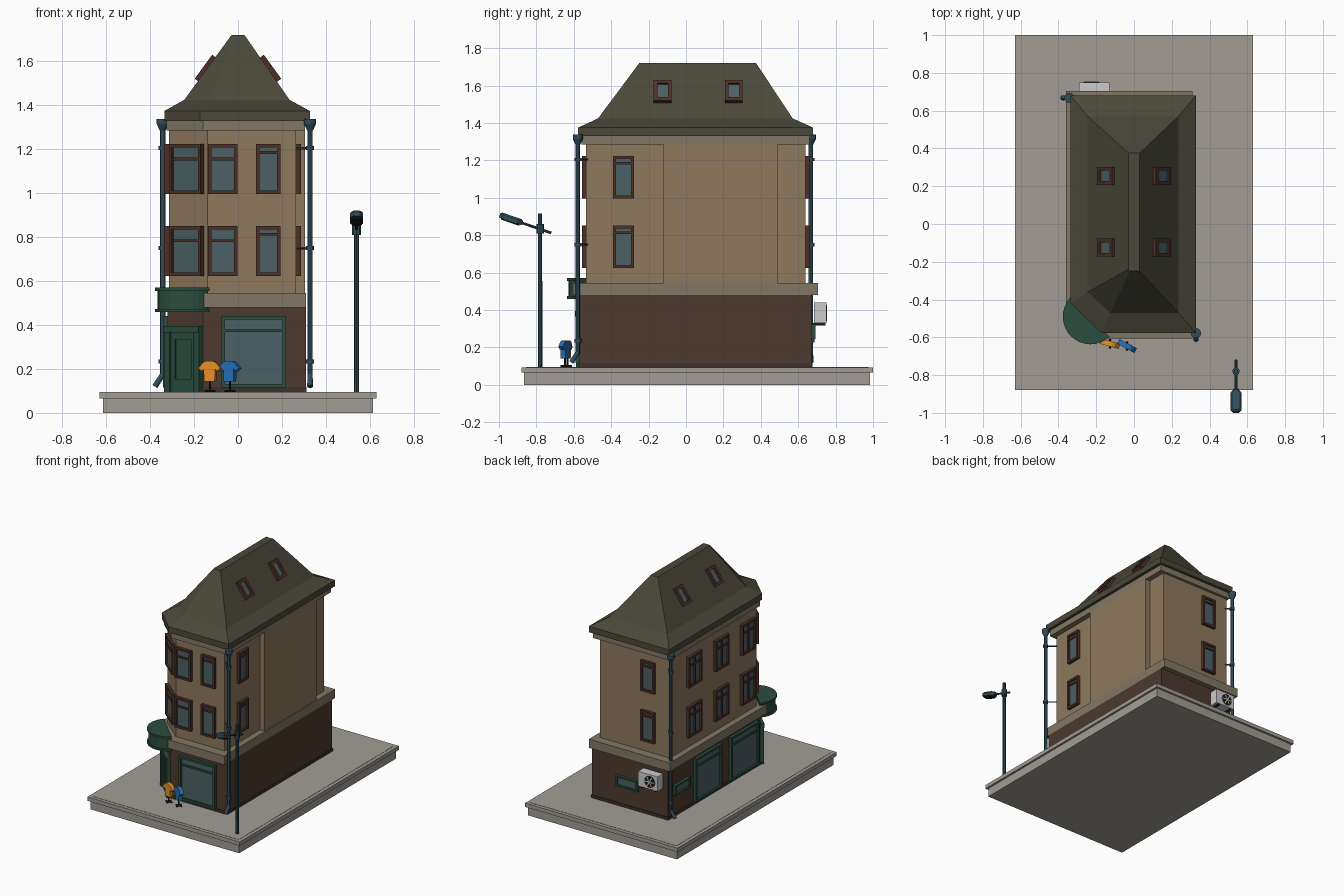
import bpy, bmesh, math
from mathutils import Matrix, Vector

if "Cube" in bpy.data.objects:
    bpy.data.objects.remove(bpy.data.objects["Cube"])

def mat(name, r, g, b):
    m = bpy.data.materials.new(name)
    m.diffuse_color = (r, g, b, 1)
    m.use_nodes = True
    m.node_tree.nodes["Principled BSDF"].inputs["Base Color"].default_value = m.diffuse_color
    return m

STONE = mat("paving", .36, .34, .30)
BROWN = mat("brown_wall", .075, .042, .028)
DARK = mat("dark_plinth", .045, .03, .025)
TAN = mat("tan_wall", .27, .19, .11)
TRIM = mat("stone_trim", .22, .19, .13)
ROOF = mat("roof_slate", .07, .065, .042)
WOOD = mat("window_wood", .075, .03, .02)
GLASS = mat("glass", .07, .12, .13)
GREEN = mat("shop_green", .025, .075, .05)
METAL = mat("blue_metal", .03, .075, .10)
BLACK = mat("black", .01, .01, .01)
WHITE = mat("white", .65, .65, .65)
ORANGE = mat("orange_cloth", .8, .28, .02)
BLUE = mat("blue_cloth", .02, .16, .48)

def finish(name, bm, m, matrix=Matrix(), smooth=False):
    bmesh.ops.recalc_face_normals(bm, faces=bm.faces)
    me = bpy.data.meshes.new(name)
    bm.to_mesh(me)
    bm.free()
    me.materials.append(m)
    ob = bpy.data.objects.new(name, me)
    ob.matrix_world = matrix
    bpy.context.collection.objects.link(ob)
    if smooth:
        bpy.ops.object.select_all(action='DESELECT')
        ob.select_set(True)
        bpy.context.view_layer.objects.active = ob
        bpy.ops.object.shade_smooth_by_angle()
    return ob

def boxes(name, items, m, matrix=Matrix()):
    """Each item is x0, x1, y0, y1, z0, z1."""
    bm = bmesh.new()
    for x0, x1, y0, y1, z0, z1 in items:
        t = Matrix.Translation(((x0+x1)/2, (y0+y1)/2, (z0+z1)/2))
        bmesh.ops.create_cube(bm, size=1, matrix=t @ Matrix.Diagonal((x1-x0, y1-y0, z1-z0, 1)))
    return finish(name, bm, m, matrix)

def loft(name, layers, m, matrix=Matrix()):
    """Stack of (outline, z) layers with the same point count, capped."""
    bm = bmesh.new()
    rings = [[bm.verts.new((x, y, z)) for x, y in pts] for pts, z in layers]
    for a, b in zip(rings, rings[1:]):
        for i in range(len(a)):
            j = (i + 1) % len(a)
            bm.faces.new((a[i], a[j], b[j], b[i]))
    bm.faces.new(rings[0][::-1])
    bm.faces.new(rings[-1])
    return finish(name, bm, m, matrix)

def prism(name, pts, z0, z1, m, matrix=Matrix()):
    return loft(name, [(pts, z0), (pts, z1)], m, matrix)

def rods(name, segs, m, n=12):
    """Each segment is start, end, start radius, end radius."""
    bm = bmesh.new()
    for a, b, r0, r1 in segs:
        a, b = Vector(a), Vector(b)
        q = (b - a).to_track_quat('Z', 'Y').to_matrix().to_4x4()
        bmesh.ops.create_cone(bm, cap_ends=True, segments=n, radius1=r0, radius2=r1,
                              depth=(b - a).length, matrix=Matrix.Translation((a+b)/2) @ q)
    return finish(name, bm, m, smooth=True)

def rect(x0, x1, y0, y1):
    return [(x0, y0), (x1, y0), (x1, y1), (x0, y1)]

def house(l, r, f, b, cy, cx):
    """Plan outline with the front-left corner cut from (l, cy) to (cx, f)."""
    return [(cx, f), (r, f), (r, b), (l, b), (l, cy)]

def window(name, pos, ang, w, h, frame=WOOD, t=.016, transom=.3, mullion=False, tilt=0, d=.022):
    """Frame and pane; local -y points out of the wall."""
    M = (Matrix.Translation(pos) @ Matrix.Rotation(math.radians(ang), 4, 'Z')
         @ Matrix.Rotation(math.radians(tilt), 4, 'X'))
    a, c = w/2, h/2
    bars = [(-a, -a+t, -d, .01, -c, c), (a-t, a, -d, .01, -c, c),
            (-a+t, a-t, -d, .01, c-t, c), (-a+t, a-t, -d, .01, -c, -c+t)]
    if transom:
        z = c - h*transom
        bars.append((-a+t, a-t, -d*.8, .01, z-t*.4, z+t*.4))
    if mullion:
        bars.append((-t*.4, t*.4, -d*.8, .01, -c+t, c-t))
    boxes(name + "_frame", bars, frame, M)
    boxes(name + "_pane", [(-a+t, a-t, -d*.4, .008, -c+t, c-t)], GLASS, M)

# Base
prism("base_lower", rect(-.615, .615, -.865, .985), 0, .065, STONE)
prism("base_kerb", rect(-.63, .63, -.88, 1), .065, .094, STONE)
prism("base_paving", rect(-.605, .605, -.855, .975), .09, .096, STONE)

# Walls and cornices
prism("plinth", house(-.325, .313, -.575, .675, -.425, -.163), .095, .117, DARK)
prism("ground_floor", house(-.32, .31, -.57, .67, -.42, -.16), .095, .48, BROWN)
prism("shop_cornice", house(-.36, .31, -.605, .705, -.43, -.175), .48, .545, TRIM)
prism("upper_walls", house(-.315, .265, -.535, .64, -.385, -.14), .545, 1.29, TAN)
boxes("side_wall_bay", [(.25, .305, -.12, .49, .545, 1.29)], TAN)
prism("eaves_cornice", house(-.325, .305, -.56, .66, -.41, -.16), 1.285, 1.335, TRIM)

# Flared roof with flat ridge
eave = house(-.335, .327, -.577, .68, -.42, -.172)
loft("roof", [(eave, 1.33), (eave, 1.375),
              (house(-.245, .235, -.47, .57, -.36, -.125), 1.425),
              (house(-.03, .03, -.25, .375, -.24, -.022), 1.72)], ROOF)
for s in (-1, 1):
    for i, y in enumerate((-.125, .255)):
        window(f"skylight_{s}_{i}", (s*.138, y, 1.562), s*90, .095, .135,
               transom=0, tilt=-36, t=.02, d=.024)

# Upper windows on both floors
for fl, z in enumerate((.738, 1.11)):
    window(f"front_wide_window_{fl}", (-.07, -.535, z), 0, .135, .228)
    window(f"front_narrow_window_{fl}", (.138, -.535, z), 0, .113, .228, transom=.17)
    window(f"corner_window_{fl}", (-.2275, -.46, z), -40.6, .19, .228)
    window(f"right_window_{fl}", (.265, -.335, z), 90, .113, .228, transom=.17)
    window(f"back_window_{fl}", (-.14, .64, z), 180, .115, .228, transom=.17)
    for i, y in enumerate((.365, .045, -.27)):
        window(f"left_window_{fl}_{i}", (-.315, y, z), -90, .16, .228, mullion=True)

# Shop windows, small windows and door
window("shop_front_window", (.072, -.57, .278), 0, .295, .325, GREEN, transom=.2)
for i, (y, w) in enumerate(((.215, .31), (-.215, .33))):
    window(f"shop_side_window_{i}", (-.32, y, .278), -90, w, .325, GREEN, transom=.2)
window("left_small_window", (-.32, .52, .295), -90, .18, .075, GREEN, transom=0, t=.012)
window("back_small_window", (.01, .67, .285), 180, .18, .08, GREEN, transom=0, t=.012)
door = Matrix.Translation((-.24, -.495, .095)) @ Matrix.Rotation(math.radians(-43.2), 4, 'Z')
boxes("door_surround", [(-.11, -.075, -.025, .01, 0, .29), (.075, .11, -.025, .01, 0, .29),
                        (-.11, .11, -.03, .01, .27, .30)], GREEN, door)
boxes("door_panel", [(-.075, .075, -.008, .01, 0, .27), (-.075, -.05, -.016, 0, 0, .27),
                     (.05, .075, -.016, 0, 0, .27), (-.05, .05, -.016, 0, .24, .27),
                     (-.05, .05, -.016, 0, 0, .06)], GREEN, door)

# Curved blank shop sign over the door
def half_disc(r):
    return [(-.23 + r*math.cos(math.radians(137 + 11*i)), -.49 + r*math.sin(math.radians(137 + 11*i)))
            for i in range(17)]
prism("sign_body", half_disc(.137), .465, .565, GREEN)
for nm, z in (("sign_lower_rim", .46), ("sign_upper_rim", .556)):
    prism(nm, half_disc(.147), z, z + .014, GREEN)

# Downpipes: position, kick-out direction, wall direction
for nm, x, y, kx, ky, wx, wy in (("front_downpipe", .328, -.578, 0, -.035, -.06, .05),
                                 ("back_downpipe", -.343, .668, -.035, 0, .05, -.04)):
    segs = [((x, y, .17), (x, y, 1.31), .012, .012),
            ((x, y, .175), (x+kx, y+ky, .12), .012, .013),
            ((x, y, 1.285), (x, y, 1.315), .013, .027),
            ((x, y, 1.315), (x, y, 1.338), .027, .027)]
    for z in (.235, .75, 1.205):
        segs += [((x, y, z-.009), (x, y, z+.009), .018, .018),
                 ((x, y, z), (x+wx, y+wy, z), .005, .005)]
    rods(nm, segs, METAL)

# Street lamp
rods("lamp_post", [((.54, -.78, .09), (.54, -.78, .915), .012, .011),
                   ((.54, -.78, .81), (.54, -.78, .86), .02, .02),
                   ((.54, -.72, .812), (.54, -.9, .874), .007, .007)], METAL, 8)
tilt = Matrix.Translation((.54, -.935, .886)) @ Matrix.Rotation(math.radians(-19), 4, 'X')
head = [(-.015, -.065), (.015, -.065), (.03, -.05), (.03, .04), (.012, .065),
        (-.012, .065), (-.03, .04), (-.03, -.05)]
loft("lamp_head", [(head, -.012), (head, .008), ([(x*.75, y*.85) for x, y in head], .018)], METAL, tilt)
prism("lamp_lens", [(x*.8, y*.8) for x, y in head], -.02, -.011, BLACK, tilt)

# T-shirts on stands
half = [(.012, .095), (.027, .09), (.052, .062), (.037, .047), (.027, .058), (.025, 0)]
shirt = half + [(-x, z) for x, z in reversed(half)]
for nm, x, y, ang, m in (("orange_shirt", -.127, -.634, -15, ORANGE), ("blue_shirt", -.037, -.646, -28, BLUE)):
    M = (Matrix.Translation((x, y, .142)) @ Matrix.Rotation(math.radians(ang), 4, 'Z')
         @ Matrix.Rotation(math.pi/2, 4, 'X'))
    prism(nm, shirt, -.014, .014, m, M)
    rods(nm + "_stand", [((x, y, .1), (x, y, .15), .005, .005),
                         ((x-.025, y, .1), (x+.025, y, .1), .005, .005),
                         ((x, y-.025, .1), (x, y+.025, .1), .005, .005)], BLACK, 8)

# Air conditioner on the back wall
boxes("aircon_body", [(-.29, -.13, .685, .75, .33, .44)], WHITE)
boxes("aircon_brackets", [(x, x+.012, .665, .745, .318, .332) for x in (-.27, -.162)], BLACK)
rods("aircon_fan", [((-.225, .745, .385), (-.225, .753, .385), .043, .043)], BLACK, 20)
bm = bmesh.new()
for k in range(3):
    bmesh.ops.create_cube(bm, size=1, matrix=Matrix.Translation((-.225, .753, .385))
                          @ Matrix.Rotation(k*math.pi/3, 4, 'Y') @ Matrix.Diagonal((.08, .004, .008, 1)))
finish("aircon_grille", bm, WHITE)
